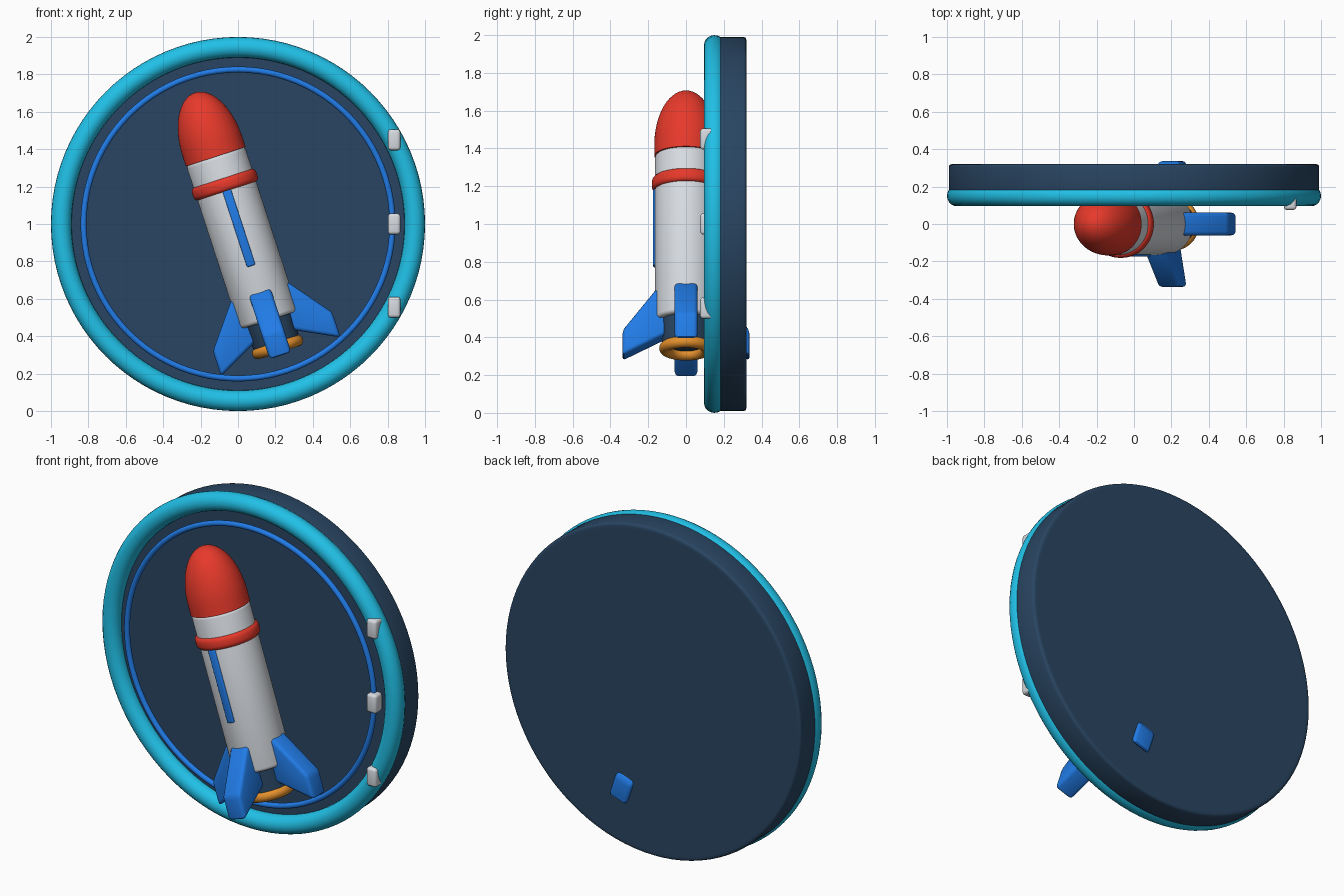
import bpy, bmesh
from math import radians, pi, sin, cos
from mathutils import Matrix, Vector

if "Cube" in bpy.data.objects:
    bpy.data.objects.remove(bpy.data.objects["Cube"])


def material(name, rgb):
    m = bpy.data.materials.new(name)
    m.use_nodes = True
    m.diffuse_color = (*rgb, 1)
    m.node_tree.nodes["Principled BSDF"].inputs["Base Color"].default_value = (*rgb, 1)
    return m


navy = material("navy", (0.022, 0.06, 0.122))
cyan = material("cyan", (0.015, 0.53, 0.8))
blue = material("blue", (0.015, 0.2, 0.8))
red = material("red", (0.82, 0.042, 0.024))
white = material("white", (0.68, 0.71, 0.75))
orange = material("orange", (0.78, 0.28, 0.025))

# Rocket frame: origin at the nose base, z along the tilted axis
ROCKET = Matrix.Translation((-0.119, 0, 1.36)) @ Matrix.Rotation(radians(-18), 4, "Y")
# Badge frame: origin at the disc centre, local z pointing to the front
BADGE = Matrix.Translation((0, 0, 1)) @ Matrix.Rotation(radians(90), 4, "X")


def finish(obj, name, mat, frame, bevel=0):
    obj.name = obj.data.name = name
    obj.data.materials.append(mat)
    obj.matrix_world = frame
    bpy.ops.object.select_all(action="DESELECT")
    obj.select_set(True)
    bpy.context.view_layer.objects.active = obj
    if bevel:
        mod = obj.modifiers.new("rounded_edges", "BEVEL")
        mod.width, mod.segments, mod.limit_method = bevel, 3, "ANGLE"
        bpy.ops.object.modifier_apply(modifier=mod.name)
    bpy.ops.object.shade_smooth_by_angle(angle=radians(40))
    return obj


def from_bmesh(bm):
    bmesh.ops.recalc_face_normals(bm, faces=bm.faces)
    mesh = bpy.data.meshes.new("part")
    bm.to_mesh(mesh)
    bm.free()
    obj = bpy.data.objects.new("part", mesh)
    bpy.context.collection.objects.link(obj)
    return obj


def lathe(name, profile, mat, frame, steps=64, bevel=0):
    """Spin (radius, height) points round local z."""
    bm = bmesh.new()
    verts = [bm.verts.new((r, 0, z)) for r, z in profile]
    edges = [bm.edges.new(pair) for pair in zip(verts, verts[1:])]
    bmesh.ops.spin(bm, geom=verts + edges, axis=(0, 0, 1), cent=(0, 0, 0),
                   angle=2 * pi, steps=steps)
    bmesh.ops.remove_doubles(bm, verts=bm.verts, dist=1e-5)
    return finish(from_bmesh(bm), name, mat, frame, bevel)


def ring(name, major, minor, height, mat, frame, steps=64):
    bpy.ops.mesh.primitive_torus_add(major_radius=major, minor_radius=minor,
                                     major_segments=steps, minor_segments=20)
    return finish(bpy.context.object, name, mat,
                  frame @ Matrix.Translation((0, 0, height)))


def box(name, centre, size, mat, frame, bevel):
    bm = bmesh.new()
    bmesh.ops.create_cube(bm, size=1)
    bmesh.ops.scale(bm, vec=size, verts=bm.verts)
    bmesh.ops.translate(bm, vec=centre, verts=bm.verts)
    return finish(from_bmesh(bm), name, mat, frame, bevel)


# Badge disc, with a loop near each rim to keep the faces flat, and its two rings
lathe("badge_disc", [(0, -0.32), (0.96, -0.32), (0.99, -0.32),
                     (0.99, -0.16), (0.96, -0.16), (0, -0.16)],
      navy, BADGE, 96, 0.016)
ring("outer_rim", 0.945, 0.055, -0.15, cyan, BADGE, 96)
ring("inner_ring", 0.826, 0.016, -0.12, blue, BADGE, 96)

# Small clips down the left side
for i, z in enumerate((0.555, 1.0, 1.45)):
    box(f"rim_clip_{i + 1}", (0.835, 0.11, z), (0.066, 0.07, 0.112),
        white, Matrix(), 0.016)

# Rocket hull, nose and collar
lathe("rocket_body", [(0, -0.92), (0.165, -0.92), (0.165, 0.005), (0, 0.005)],
      white, ROCKET, bevel=0.02)
nose = [(0, 0), (0.168, 0)]
nose += [(0.168 * cos(a), 0.06 + 0.3 * sin(a)) for a in [i * pi / 32 for i in range(16)]]
lathe("rocket_nose", nose + [(0, 0.36)], red, ROCKET)
lathe("rocket_collar", [(0, -0.194), (0.181, -0.194), (0.181, -0.12), (0, -0.12)],
      red, ROCKET, bevel=0.024)

# Blue strip along the front of the hull
box("hull_stripe", (0, -0.15, -0.402), (0.047, 0.05, 0.425), blue, ROCKET, 0.008)

# Engine nozzle and glowing ring
lathe("engine_nozzle", [(0, -0.9), (0.135, -0.9), (0.126, -1.06), (0, -1.06)], navy, ROCKET)
ring("engine_ring", 0.111, 0.031, -1.07, orange, ROCKET)

# Four swept fins around the tail
FIN = [(0.1, -0.73), (0.165, -0.765), (0.336, -0.985), (0.336, -1.125), (0.1, -1.005)]
for i, name in enumerate(("left_fin", "back_fin", "right_fin", "front_fin")):
    bm = bmesh.new()
    face = bm.faces.new([bm.verts.new((r, -0.061, z)) for r, z in FIN])
    side = bmesh.ops.extrude_face_region(bm, geom=[face])["geom"]
    bmesh.ops.translate(bm, vec=Vector((0, 0.122, 0)),
                        verts=[v for v in side if isinstance(v, bmesh.types.BMVert)])
    finish(from_bmesh(bm), name, blue,
           ROCKET @ Matrix.Rotation(i * pi / 2, 4, "Z"), 0.02)
